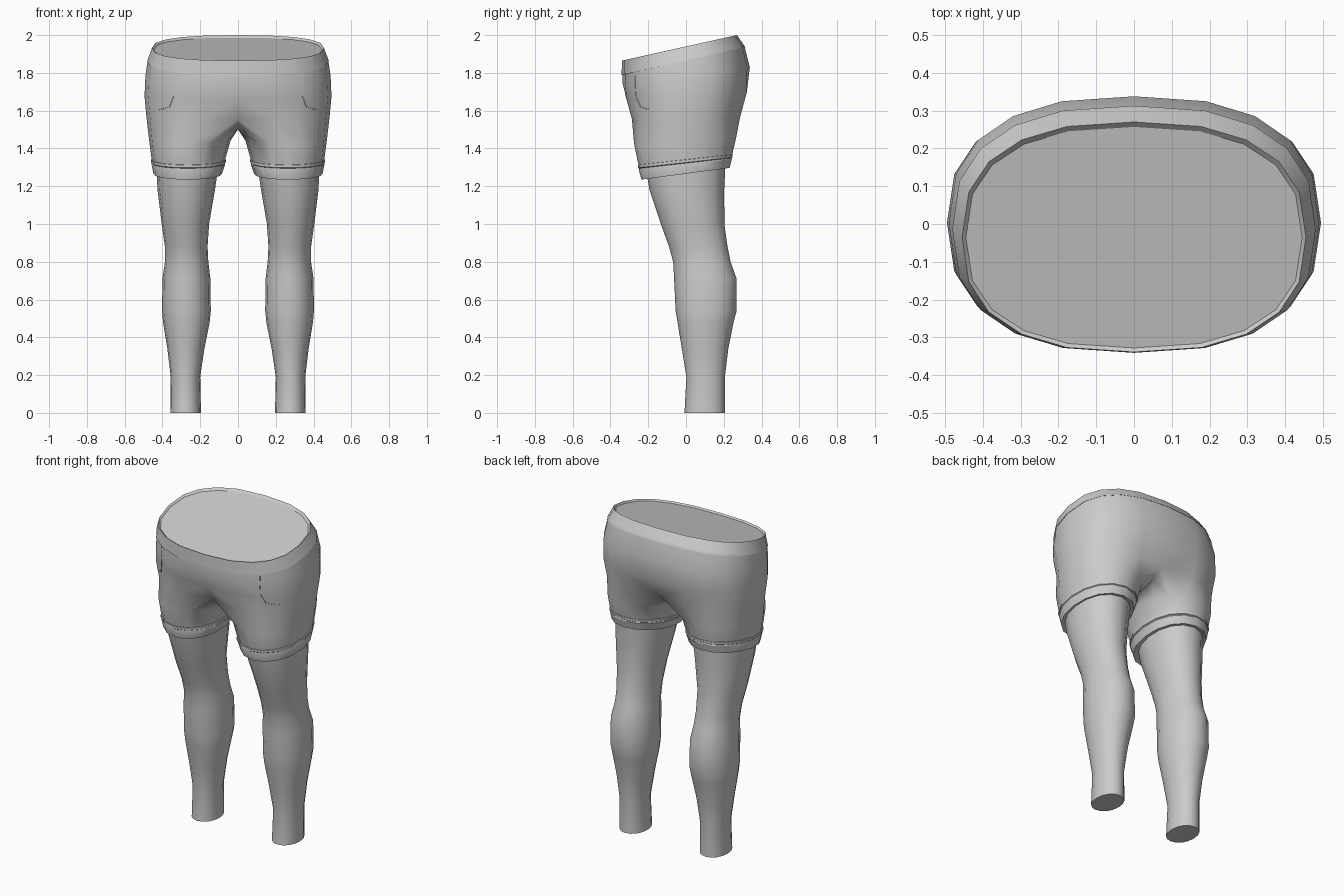
import bpy, bmesh, math
from mathutils import Vector
from mathutils.bvhtree import BVHTree

if "Cube" in bpy.data.objects:
    bpy.data.objects.remove(bpy.data.objects["Cube"])

ARC = 11      # points on a half waist ring, front centre to back centre
SIDES = 16    # points around a leg ring


def spow(v, e):
    return math.copysign(abs(v) ** e, v)


def ellipse(x0, x1, yf, yb, zf, zb, angles, e):
    """Squarish tilted ellipse: z runs from zf at the front to zb at the back."""
    cx, rx, cy, ry = (x0 + x1) / 2, (x1 - x0) / 2, (yf + yb) / 2, (yb - yf) / 2
    pts = []
    for a in angles:
        s = spow(math.sin(a), e)
        pts.append(Vector((cx + rx * spow(math.cos(a), e), cy + ry * s,
                           zf + (zb - zf) * (s + 1) / 2)))
    return pts


def half_ring(rx, yf, yb, zf, zb, dent=0):
    angles = [math.pi * (i / (ARC - 1) - 0.5) for i in range(ARC)]
    pts = ellipse(-rx, rx, yf, yb, zf, zb, angles, 0.8)
    pts[0].x = pts[-1].x = 0
    pts[0].y += dent
    pts[-1].y -= dent
    return pts


def leg_ring(x0, x1, yf, yb, zf, zb):
    step = 2 * math.pi / SIDES
    return ellipse(x0, x1, yf, yb, zf, zb,
                   [step * (i - (ARC - 1) / 2) for i in range(SIDES)], 0.95)


def add_rings(bm, rings, closed, first=None):
    """Bridge a list of rings, optionally continuing from existing verts."""
    loops = ([first] if first else []) + [[bm.verts.new(p) for p in r] for r in rings]
    for a, b in zip(loops, loops[1:]):
        n = len(a)
        for i in range(n if closed else n - 1):
            j = (i + 1) % n
            bm.faces.new((a[i], a[j], b[j], b[i]))
    return loops


def finish(name, bm, angle=35):
    bmesh.ops.recalc_face_normals(bm, faces=bm.faces)
    me = bpy.data.meshes.new(name)
    bm.to_mesh(me)
    ob = bpy.data.objects.new(name, me)
    bpy.context.collection.objects.link(ob)
    bpy.ops.object.select_all(action='DESELECT')
    ob.select_set(True)
    bpy.context.view_layer.objects.active = ob
    bpy.ops.object.shade_smooth_by_angle(angle=math.radians(angle))
    mod = ob.modifiers.new("Mirror", 'MIRROR')
    mod.use_clip = True
    return ob


# Waistband with a slightly recessed closed top
bm = bmesh.new()
loops = add_rings(bm, [half_ring(*r) for r in (
    (0.470, -0.325, 0.300, 1.790, 1.940),
    (0.481, -0.341, 0.313, 1.788, 1.938),
    (0.455, -0.339, 0.270, 1.865, 2.000),
    (0.445, -0.328, 0.257, 1.857, 1.986))], False)
bm.faces.new(loops[-1])
finish("waistband", bm, 25)

# Shorts: half rings down to the crotch, then closed rings for each leg
bm = bmesh.new()
loops = add_rings(bm, [half_ring(*r) for r in (
    (0.477, -0.336, 0.309, 1.800, 1.945),
    (0.490, -0.336, 0.338, 1.745, 1.830),
    (0.495, -0.327, 0.333, 1.660, 1.690, 0.012),
    (0.484, -0.298, 0.298, 1.555, 1.565, 0.05))], False)
crotch = [bm.verts.new((0, y, z)) for y, z in (
    (0.17, 1.525), (0.09, 1.507), (0, 1.50), (-0.09, 1.507), (-0.17, 1.525))]
add_rings(bm, [leg_ring(*r) for r in (
    (0.040, 0.470, -0.275, 0.265, 1.425, 1.455),
    (0.070, 0.456, -0.250, 0.243, 1.305, 1.360))], True, loops[-1] + crotch)
surface = BVHTree.FromBMesh(bm)
finish("shorts", bm, 50)

# Turned-up cuffs, with a groove under a thin upper lip
bm = bmesh.new()
add_rings(bm, [leg_ring(*r) for r in (
    (0.075, 0.450, -0.243, 0.237, 1.316, 1.371),
    (0.064, 0.461, -0.255, 0.247, 1.312, 1.367),
    (0.064, 0.461, -0.254, 0.246, 1.298, 1.353),
    (0.070, 0.456, -0.249, 0.241, 1.294, 1.349),
    (0.068, 0.458, -0.250, 0.243, 1.288, 1.343),
    (0.085, 0.448, -0.236, 0.231, 1.235, 1.297),
    (0.115, 0.428, -0.205, 0.205, 1.245, 1.300))], True)
finish("cuffs", bm, 30)

# Bare legs, closed at the ankle
bm = bmesh.new()
loops = add_rings(bm, [leg_ring(*r, r[-1]) for r in (
    (0.105, 0.432, -0.215, 0.208, 1.30),
    (0.122, 0.426, -0.193, 0.202, 1.18),
    (0.153, 0.404, -0.133, 0.203, 1.00),
    (0.161, 0.387, -0.090, 0.220, 0.88),
    (0.157, 0.387, -0.068, 0.236, 0.80),
    (0.146, 0.400, -0.063, 0.268, 0.71),
    (0.144, 0.402, -0.055, 0.268, 0.54),
    (0.150, 0.397, -0.045, 0.252, 0.48),
    (0.178, 0.374, -0.022, 0.224, 0.34),
    (0.200, 0.356, 0.002, 0.206, 0.19),
    (0.196, 0.358, -0.008, 0.206, 0.00))], True)
bm.faces.new(loops[-1])
finish("legs", bm, 50)

# Front pocket seams laid on the shorts surface
corners = [Vector(p) for p in ((0.34, -1, 1.80), (0.34, -1, 1.68),
                               (0.362, -1, 1.62), (0.42, -1, 1.605))]
path = [a.lerp(b, t / 4) for a, b in zip(corners, corners[1:]) for t in range(4)] + [corners[-1]]
hits = [surface.ray_cast(p, Vector((0, 1, 0)))[0] for p in path]
for side, label in ((1, "right"), (-1, "left")):
    cu = bpy.data.curves.new(label + "_pocket_seam", 'CURVE')
    cu.dimensions = '3D'
    cu.bevel_depth = 0.002
    cu.bevel_resolution = 1
    sp = cu.splines.new('POLY')
    pts = [h for h in hits if h]
    sp.points.add(len(pts) - 1)
    for q, h in zip(sp.points, pts):
        q.co = (side * h.x, h.y, h.z, 1)
    bpy.context.collection.objects.link(bpy.data.objects.new(cu.name, cu))
